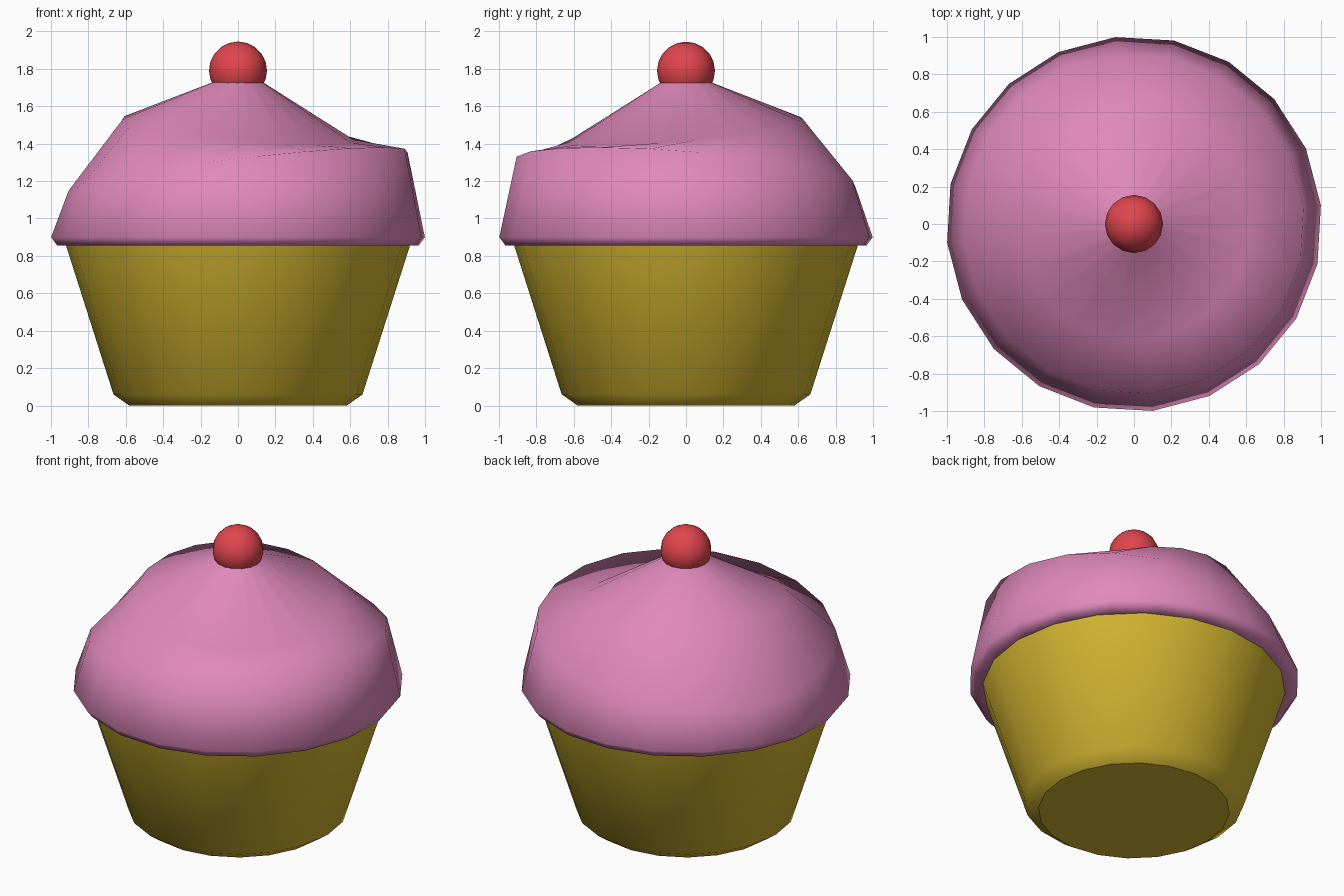
import bpy
import bmesh
from math import cos, sin, tau, radians

SIDES = 20

cube = bpy.data.objects.get("Cube")
if cube:
    bpy.data.objects.remove(cube)


def make_material(name, rgb):
    mat = bpy.data.materials.new(name)
    mat.use_nodes = True
    colour = (*rgb, 1)
    mat.diffuse_color = colour
    mat.node_tree.nodes["Principled BSDF"].inputs["Base Color"].default_value = colour
    return mat


def add_object(name, bm, mat):
    bmesh.ops.recalc_face_normals(bm, faces=bm.faces)
    mesh = bpy.data.meshes.new(name)
    bm.to_mesh(mesh)
    bm.free()
    mesh.materials.append(mat)
    obj = bpy.data.objects.new(name, mesh)
    bpy.context.collection.objects.link(obj)
    return obj


def lathe(name, rings, mat, turn=0):
    """Join rings of (radius, height, x tilt, y tilt) and close both ends."""
    bm = bmesh.new()
    loops = []
    for radius, height, tilt_x, tilt_y in rings:
        loop = []
        for i in range(SIDES):
            a = turn + tau * i / SIDES
            z = height + tilt_x * cos(a) + tilt_y * sin(a)
            loop.append(bm.verts.new((radius * cos(a), radius * sin(a), z)))
        loops.append(loop)
    for low, high in zip(loops, loops[1:]):
        for i in range(SIDES):
            j = (i + 1) % SIDES
            bm.faces.new((low[i], low[j], high[j], high[i])).smooth = True
    # Flat caps with crisp rims
    for loop in (loops[0], loops[-1]):
        cap = bm.faces.new(loop)
        for edge in cap.edges:
            edge.smooth = False
    return add_object(name, bm, mat)


pink = make_material("pink frosting", (0.74, 0.25, 0.50))
yellow = make_material("yellow paper", (0.66, 0.47, 0.03))
red = make_material("red cherry", (0.75, 0.06, 0.075))

# Tapered paper cup with a chamfered foot
lathe("cup", [(0.58, 0, 0, 0), (0.665, 0.06, 0, 0), (0.92, 0.86, 0, 0)], yellow)

# Lopsided frosting: the shoulder and the upper ring tilt opposite ways
lathe("frosting", [
    (0.91, 0.855, 0, 0),
    (0.97, 0.855, 0, 0),
    (1.003, 0.90, 0, 0),
    (0.91, 1.25, 0.11, -0.07),
    (0.62, 1.475, -0.06, 0.06),
    (0.13, 1.73, 0, 0),
], pink, turn=radians(5.7))

# Cherry sunk slightly into the peak
bm = bmesh.new()
bmesh.ops.create_uvsphere(bm, u_segments=16, v_segments=10, radius=0.155)
bmesh.ops.translate(bm, verts=bm.verts, vec=(0, 0, 1.79))
for face in bm.faces:
    face.smooth = True
add_object("cherry", bm, red)
